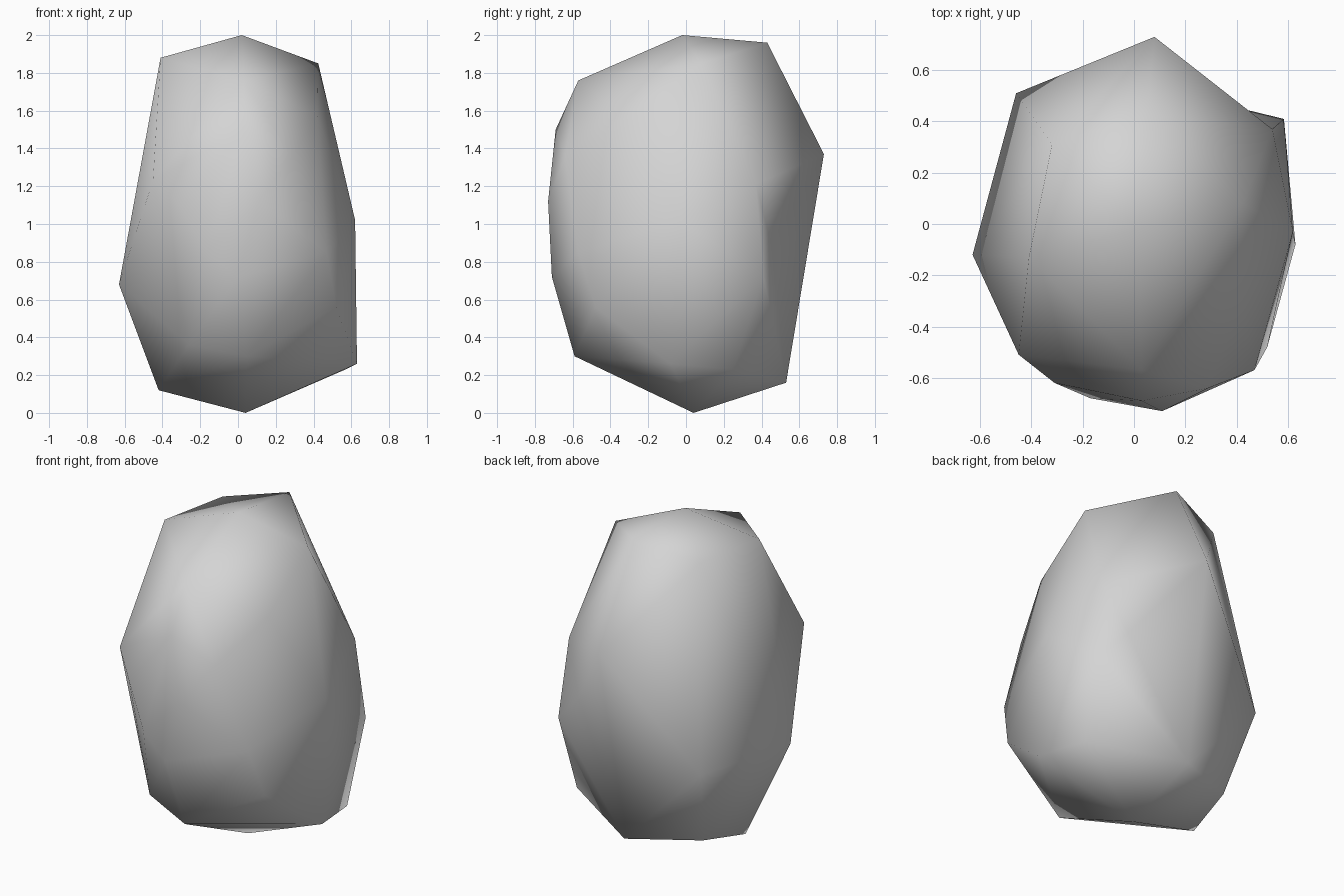
import bpy
import bmesh
from mathutils import Vector

# Remove the default cube only
default_cube = bpy.data.objects.get("Cube")
if default_cube is not None:
    bpy.data.objects.remove(default_cube, do_unlink=True)


def make_material(name, color):
    material = bpy.data.materials.new(name)
    material.use_nodes = True
    material.diffuse_color = color
    shader = next(n for n in material.node_tree.nodes if n.type == 'BSDF_PRINCIPLED')
    shader.inputs["Base Color"].default_value = color
    shader.inputs["Roughness"].default_value = 0.9
    return material


def dent_edge(bm, start, end, target):
    """Split the ridge running from start to end and push its middle to target."""
    middle = (start + end) / 2
    ridge = min(bm.edges, key=lambda e: ((e.verts[0].co + e.verts[1].co) / 2 - middle).length)
    split = bmesh.ops.subdivide_edges(bm, edges=[ridge], cuts=1)
    for item in split["geom_inner"]:
        if isinstance(item, bmesh.types.BMVert):
            item.co = target
    bmesh.ops.triangulate(bm, faces=bm.faces[:])


def make_boulder(name, corners, dents, material):
    """Wrap a tight low-poly skin around the corners, then press in the dents."""
    mesh = bpy.data.meshes.new(name)
    bm = bmesh.new()
    for corner in corners:
        bm.verts.new(corner)
    result = bmesh.ops.convex_hull(bm, input=bm.verts[:])
    loose = {g for g in result["geom_interior"] + result["geom_unused"]
             if isinstance(g, bmesh.types.BMVert)}
    bmesh.ops.delete(bm, geom=list(loose), context='VERTS')
    for start, end, target in dents:
        dent_edge(bm, start, end, target)
    bmesh.ops.recalc_face_normals(bm, faces=bm.faces[:])
    for face in bm.faces:
        face.smooth = True
    bm.to_mesh(mesh)
    bm.free()
    mesh.materials.append(material)
    rock = bpy.data.objects.new(name, mesh)
    bpy.context.collection.objects.link(rock)
    return rock


def point(x, y, z):
    """Corner position given in hundredths of a unit."""
    return Vector((x, y, z)) / 100


# Corners that the back hollow lies between
back_peak = point(8, 73, 137)
left_knee = point(58.5, 41, 72)

# Corners of the boulder, grouped by level
levels = {
    "crown": [(2, -2, 200), (5, 43, 196), (42.5, 8, 185),
              (-41, -13, 188), (-32, 31, 188)],
    "shoulder": [(3, -57, 176), (3, -69, 150), (42, -31, 157), (29, -64, 136)],
    "upper_waist": [(-45, -51, 123), (54, 37, 121), (11, -73, 112),
                    (-31, -62, 110), (62, -3, 102)],
    "lower_waist": [(-17, -68, 85), (47, -57, 85), (0, -71, 72),
                    (-46, 51, 68), (-63, -12, 68)],
    "foot": [(52, -48, 56), (-26, -49, 36), (5, -59, 30),
             (63, -8, 26), (57, 25, 23)],
    "base": [(5, 53, 16), (-36, 35, 19), (-42, 2, 12), (4, 4, 0)],
}
corners = [point(*corner) for ring in levels.values() for corner in ring]
corners += [back_peak, left_knee]

# The single smooth-shaded boulder, with one hollow at the back left
stone_grey = make_material("stone_grey", (0.66, 0.66, 0.66, 1.0))
hollow = (back_peak, left_knee, point(42, 45, 90))
make_boulder("boulder", corners, [hollow], stone_grey)
